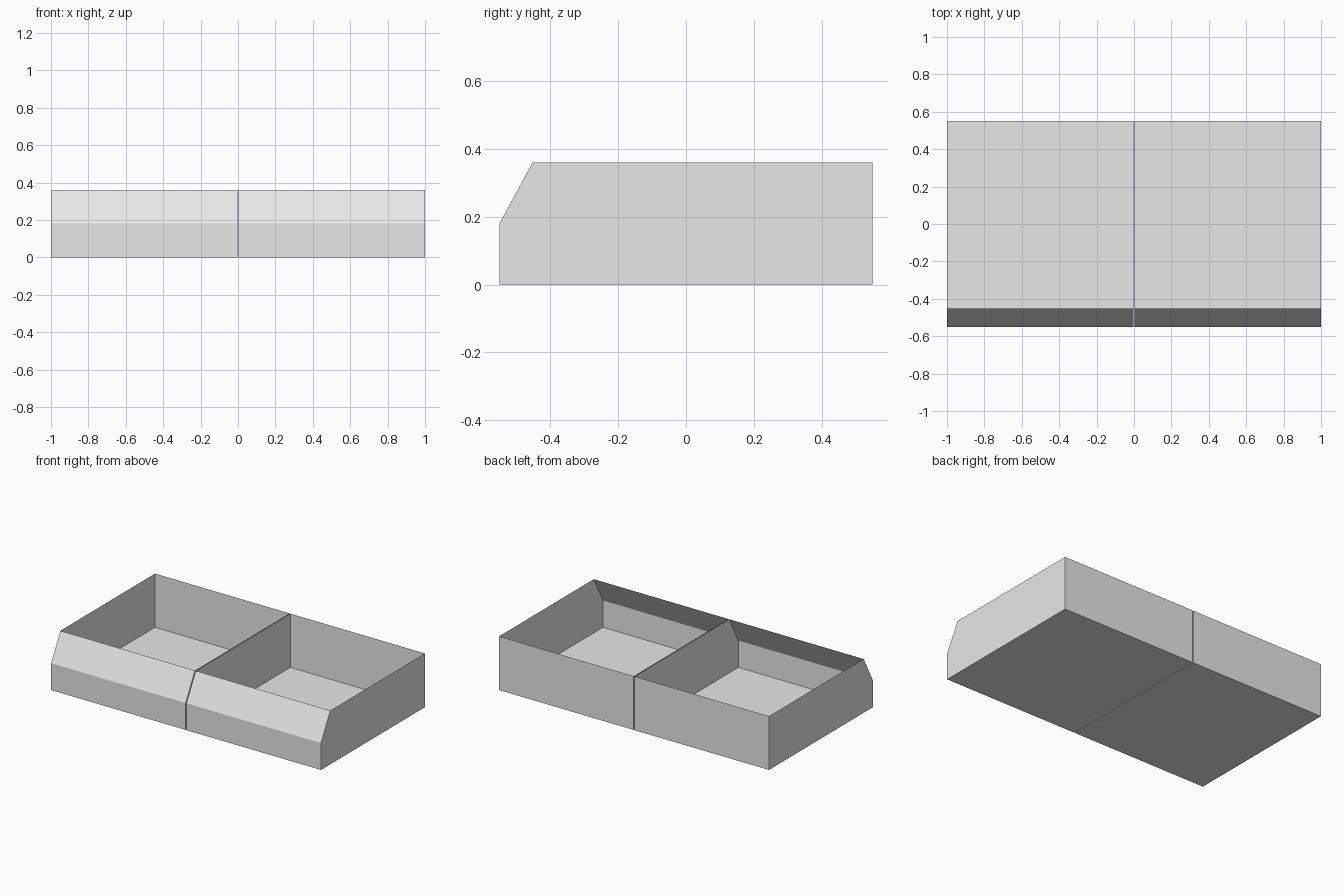
import bpy
import bmesh

cube = bpy.data.objects.get("Cube")
if cube:
    bpy.data.objects.remove(cube, do_unlink=True)

# One plain grey for everything
grey = bpy.data.materials.new("light_grey")
grey.use_nodes = True
colour = (0.8, 0.8, 0.8, 1.0)
grey.diffuse_color = colour
grey.node_tree.nodes["Principled BSDF"].inputs["Base Color"].default_value = colour

# Side outline (y, z): back rim, down, along the floor, up the front, sloped lip
PROFILE = [(0.55, 0.36), (0.55, 0.0), (-0.55, 0.0), (-0.55, 0.18), (-0.452, 0.36)]
GAP = 0.003  # half of the slit between the two trays


def make_tray(name, x0, x1):
    """Open-topped sheet tray: the outline swept along x and closed at both ends."""
    bm = bmesh.new()
    ends = [[bm.verts.new((x, y, z)) for y, z in PROFILE] for x in (x0, x1)]
    for i in range(len(PROFILE) - 1):
        bm.faces.new((ends[0][i], ends[0][i + 1], ends[1][i + 1], ends[1][i]))
    bm.faces.new(ends[0][::-1])
    bm.faces.new(ends[1])
    bmesh.ops.recalc_face_normals(bm, faces=bm.faces)
    # Keep the outside of the tray as the front of the sheet
    bm.normal_update()
    floor = min(bm.faces, key=lambda f: f.calc_center_median().z)
    if floor.normal.z > 0:
        bmesh.ops.reverse_faces(bm, faces=bm.faces)
    mesh = bpy.data.meshes.new(name)
    bm.to_mesh(mesh)
    bm.free()
    mesh.materials.append(grey)
    obj = bpy.data.objects.new(name, mesh)
    bpy.context.collection.objects.link(obj)
    return obj


# Two matching trays side by side
make_tray("right_tray", -1.0, -GAP)
make_tray("left_tray", GAP, 1.0)
